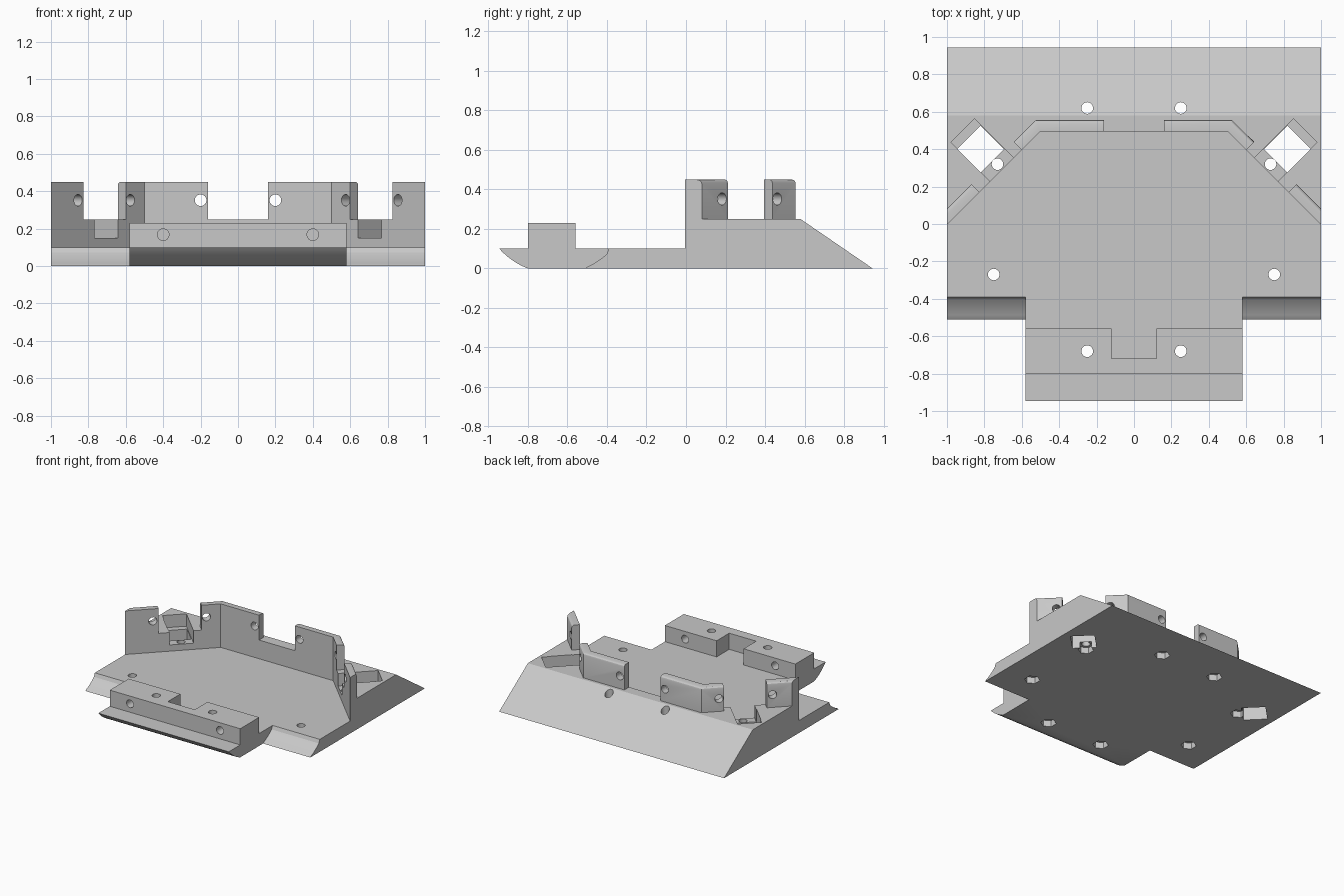
import bpy, bmesh, math
from mathutils import Vector, Matrix

cube = bpy.data.objects.get("Cube")
if cube:
    bpy.data.objects.remove(cube, do_unlink=True)

grey = bpy.data.materials.new("light_grey")
grey.use_nodes = True
grey.diffuse_color = (0.58, 0.58, 0.58, 1)
grey.node_tree.nodes["Principled BSDF"].inputs["Base Color"].default_value = (0.58, 0.58, 0.58, 1)

FLOOR, DECK, TOP = 0.10, 0.25, 0.45     # main heights
HOLE, NUT = 0.031, 0.058                # screw hole and nut pocket radii
DIAG = math.radians(45)


def make_object(name, bm):
    bmesh.ops.recalc_face_normals(bm, faces=bm.faces[:])
    mesh = bpy.data.meshes.new(name)
    bm.to_mesh(mesh)
    bm.free()
    mesh.materials.append(grey)
    obj = bpy.data.objects.new(name, mesh)
    bpy.context.collection.objects.link(obj)
    return obj


def extrude(points, vector):
    """Prism from a ring of 3D points."""
    bm = bmesh.new()
    face = bm.faces.new([bm.verts.new(p) for p in points])
    new = bmesh.ops.extrude_face_region(bm, geom=[face])["geom"]
    bmesh.ops.translate(bm, vec=vector, verts=[v for v in new if isinstance(v, bmesh.types.BMVert)])
    return bm


def side_prism(name, profile, half):
    return make_object(name, extrude([(-half, y, z) for y, z in profile], (2 * half, 0, 0)))


def plan_prism(name, plan, low, high, side=1):
    return make_object(name, extrude([(side * x, y, low) for x, y in plan], (0, 0, high - low)))


def rod(center, axis, radius, length, sides=24):
    bm = bmesh.new()
    turn = Vector((0, 0, 1)).rotation_difference(Vector(axis)).to_matrix().to_4x4()
    bmesh.ops.create_cone(bm, cap_ends=True, segments=sides, radius1=radius, radius2=radius,
                          depth=length, matrix=Matrix.Translation(center) @ turn)
    return make_object("cutter", bm)


def turned_box(center, size, angle):
    bm = bmesh.new()
    bmesh.ops.create_cube(bm, size=1, matrix=Matrix.Translation(center)
                          @ Matrix.Rotation(angle, 4, "Z") @ Matrix.Diagonal((*size, 1)))
    return make_object("cutter", bm)


def combine(obj, other, operation="DIFFERENCE"):
    """Apply one boolean and discard the helper."""
    other.hide_render = True
    mod = obj.modifiers.new("boolean", "BOOLEAN")
    mod.operation, mod.solver, mod.object = operation, "EXACT", other
    depsgraph = bpy.context.evaluated_depsgraph_get()
    mesh = bpy.data.meshes.new_from_object(obj.evaluated_get(depsgraph))
    obj.modifiers.clear()
    obj.data = mesh
    bpy.data.objects.remove(other, do_unlink=True)


def wheel_arc(y0, y1, steps=10):
    """Points along the round clearance, from one y to another."""
    cy, cz, r = -0.66, 0.358, 0.385
    return [(y, max(0.0, cz - math.sqrt(r * r - (y - cy) ** 2)))
            for y in (y0 + (y1 - y0) * i / steps for i in range(1, steps))]


# Main body: floor with hollow front edge, raised deck and rear ramp
body = side_prism("chassis", [(-0.51, 0)] + wheel_arc(-0.51, -0.39)
                  + [(-0.39, FLOOR), (-0.005, FLOOR), (-0.005, DECK), (0.58, DECK), (0.945, 0)], 1)

# Angled recess in the deck
combine(body, plan_prism("cutter", [(1.2, -0.205), (0.5, 0.495), (-0.5, 0.495), (-1.2, -0.205)],
                         FLOOR, 0.6))

# Front tongue with curved underside
combine(body, side_prism("tongue", [(-0.945, FLOOR)] + wheel_arc(-0.945, -0.80)
                         + [(-0.80, 0), (-0.3, 0), (-0.3, FLOOR)], 0.58), "UNION")

# Front block with a centre notch
block = [(-0.58, -0.80), (0.58, -0.80), (0.58, -0.56), (0.12, -0.56),
         (0.12, -0.72), (-0.12, -0.72), (-0.12, -0.56), (-0.58, -0.56)]
combine(body, plan_prism("block", block, 0.05, 0.23), "UNION")

for s in (1, -1):
    # Slot and square well on each side of the deck
    combine(body, turned_box((s * 0.80, 0.385, 0.25), (0.326, 0.177, 0.20), s * DIAG))
    combine(body, turned_box((s * 0.82, 0.40, 0.1), (0.177, 0.177, 0.5), s * DIAG))
    # Screw holes with nut pockets underneath
    for x, y in ((0.25, 0.62), (0.73, 0.32), (0.75, -0.27), (0.25, -0.68)):
        combine(body, rod((s * x, y, 0.15), (0, 0, 1), HOLE, 0.5))
        combine(body, rod((s * x, y, 0), (0, 0, 1), NUT, 0.1, 6))
    # Cross holes in the front block
    combine(body, rod((s * 0.4, -0.68, 0.168), (0, 1, 0), HOLE, 0.4))

# Upright walls: a bent one behind and a short one at each side
rear_wall = [(0.16, 0.495), (0.5, 0.495), (0.6, 0.395), (0.6425, 0.4375), (0.525, 0.555), (0.16, 0.555)]
side_wall = [(0.825, 0.17), (1, -0.005), (1, 0.08), (0.8675, 0.2125)]


def wall(name, plan, s, holes):
    obj = plan_prism(name, plan, DECK, TOP, s)
    bm = bmesh.new()
    bm.from_mesh(obj.data)

    def on_outer_top(v):
        return v.co.z > TOP - 0.001 and (abs(v.co.y - 0.555) < 0.001
                                         or abs(abs(v.co.x) + v.co.y - 1.08) < 0.001)
    edges = [e for e in bm.edges if all(on_outer_top(v) for v in e.verts)]
    bmesh.ops.bevel(bm, geom=edges, offset=0.02, segments=3, profile=0.5, affect="EDGES")
    bm.to_mesh(obj.data)
    bm.free()
    for x, y, axis in holes:
        combine(obj, rod((s * x, y, 0.352), (s * axis[0], axis[1], 0), HOLE, 0.2))
    return obj


parts = [body]
for s, label in ((1, "left"), (-1, "right")):
    parts.append(wall(label + "_rear_wall", rear_wall, s,
                      [(0.2, 0.525, (0, 1)), (0.59, 0.435, (1, 1))]))
    parts.append(wall(label + "_side_wall", side_wall, s, [(0.875, 0.16, (1, 1))]))

# Smooth the holes and arcs, keep the edges crisp
bpy.ops.object.select_all(action="DESELECT")
for obj in parts:
    obj.select_set(True)
bpy.context.view_layer.objects.active = body
bpy.ops.object.shade_smooth_by_angle(angle=math.radians(25))
